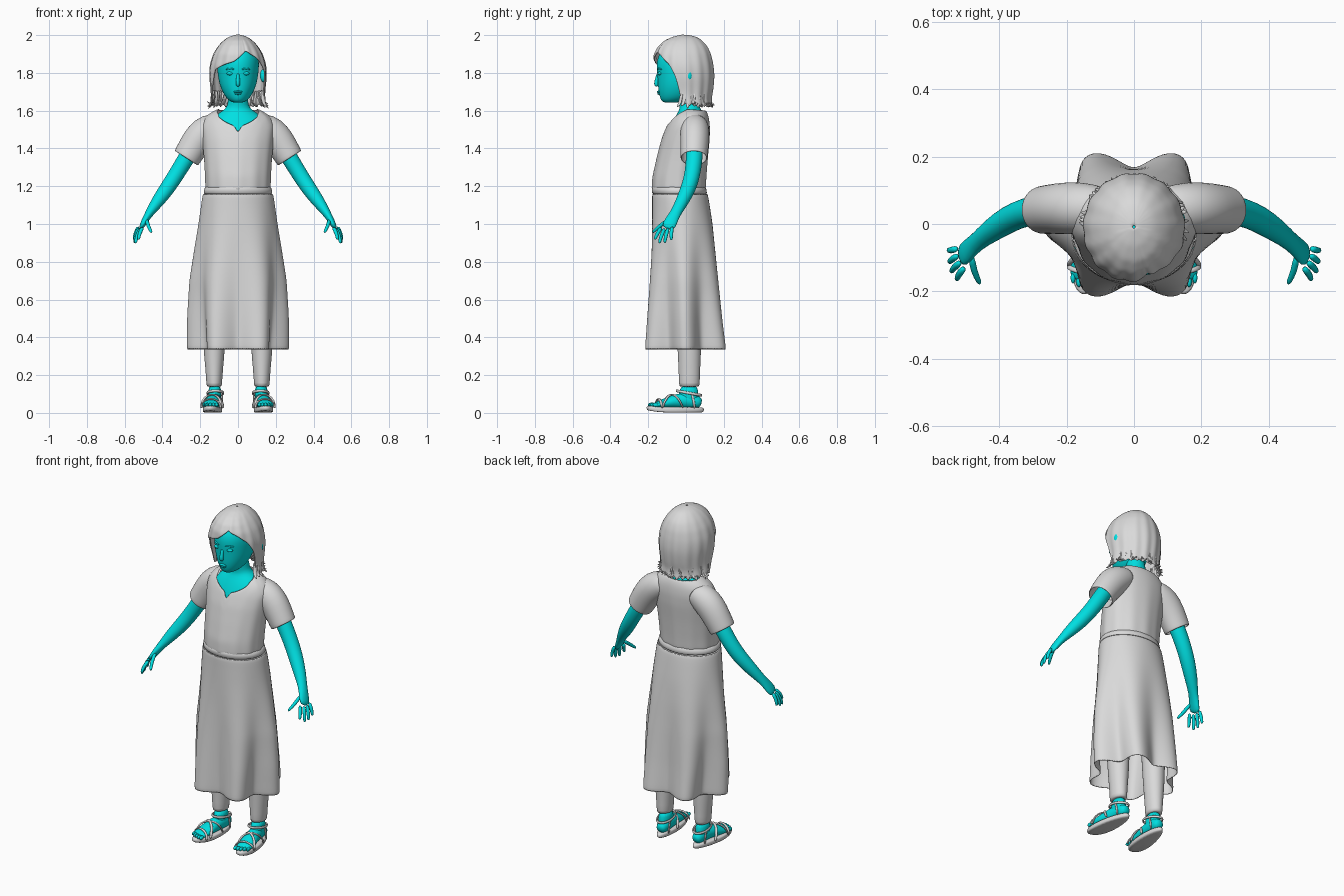
import bpy, bmesh, random
from math import sin, cos, pi, radians, degrees
from mathutils import Vector

random.seed(4)
cube = bpy.data.objects.get("Cube")
if cube:
    bpy.data.objects.remove(cube)


def material(name, color):
    m = bpy.data.materials.new(name)
    m.use_nodes = True
    m.diffuse_color = color
    m.node_tree.nodes["Principled BSDF"].inputs["Base Color"].default_value = color
    return m


GREY = material("pale grey", (.7, .7, .7, 1))
CYAN = material("cyan skin", (0, .74, .76, 1))


def finish(bm, name, mat, mirror=False, level=1, thick=0):
    """Turn a bmesh into a smooth object with the usual modifiers."""
    bmesh.ops.recalc_face_normals(bm, faces=bm.faces)
    me = bpy.data.meshes.new(name)
    bm.to_mesh(me)
    bm.free()
    me.materials.append(mat)
    me.polygons.foreach_set("use_smooth", [True] * len(me.polygons))
    ob = bpy.data.objects.new(name, me)
    bpy.context.collection.objects.link(ob)
    if mirror:
        ob.modifiers.new("Mirror", 'MIRROR').use_mirror_merge = False
    if thick:
        solid = ob.modifiers.new("Solidify", 'SOLIDIFY')
        solid.thickness = thick
        solid.offset = 0
    if level:
        sub = ob.modifiers.new("Subdivision", 'SUBSURF')
        sub.levels = sub.render_levels = level
    return ob


def add_rings(bm, rings, caps=True, loop=False):
    """Skin a list of closed rings of points."""
    vs = [[bm.verts.new(p) for p in ring] for ring in rings]
    n = len(vs[0])
    pairs = list(zip(vs, vs[1:])) + ([(vs[-1], vs[0])] if loop else [])
    for a, b in pairs:
        for i in range(n):
            j = (i + 1) % n
            bm.faces.new((a[i], a[j], b[j], b[i]))
    if caps and not loop:
        bm.faces.new(vs[0])
        bm.faces.new(vs[-1])


def add_tube(bm, pts, radii, ref=(0, 0, 1), n=10, caps=True, loop=False):
    """Sweep an ellipse along points; radii are (across, along ref)."""
    pts = [Vector(p) for p in pts]
    rings = []
    for i, p in enumerate(pts):
        last = len(pts) - 1
        nxt = pts[(i + 1) % len(pts)] if loop else pts[min(i + 1, last)]
        prv = pts[i - 1] if loop else pts[max(i - 1, 0)]
        t = (nxt - prv).normalized()
        side = Vector(ref).cross(t).normalized()
        up = t.cross(side)
        r = radii[i] if isinstance(radii, list) else radii
        a, b = r if isinstance(r, tuple) else (r, r)
        rings.append([p + side * a * cos(k * 2 * pi / n) + up * b * sin(k * 2 * pi / n)
                      for k in range(n)])
    add_rings(bm, rings, caps, loop)


def lookup(keys, x):
    """Linear interpolation in rows sorted by their first value."""
    x = min(max(x, keys[0][0]), keys[-1][0])
    for a, b in zip(keys, keys[1:]):
        if x <= b[0]:
            f = (x - a[0]) / (b[0] - a[0])
            return [u + (v - u) * f for u, v in zip(a[1:], b[1:])]


def around(key, angle, grow=1):
    """Point on an oval (half width, front, back); angle 0 is the front."""
    hx, front, back = key
    return (hx * sin(angle) * grow,
            (front + back) / 2 - (back - front) / 2 * cos(angle) * grow)


def body(name, keys, mat, cx=0, n=24, **kw):
    bm = bmesh.new()
    rings = []
    for z, *key in keys:
        ring = [around(key, k * 2 * pi / n) for k in range(n)]
        rings.append([(x + cx, y, z) for x, y in ring])
    add_rings(bm, rings)
    return finish(bm, name, mat, **kw)


def add_ball(bm, centre, size):
    made = bmesh.ops.create_uvsphere(bm, u_segments=14, v_segments=10, radius=1)["verts"]
    for v in made:
        v.co = Vector(centre) + Vector(size) * v.co


# Head, neck and upper chest
body("head", [(1.642, .025, -.115, -.05), (1.652, .045, -.13, 0), (1.67, .065, -.139, .04),
              (1.7, .083, -.146, .07), (1.74, .099, -.15, .09), (1.79, .108, -.152, .11),
              (1.84, .113, -.159, .12), (1.89, .11, -.15, .11), (1.94, .08, -.115, .07),
              (1.97, .03, -.04, .02)], CYAN)
body("neck_and_chest", [(1.42, .16, -.115, .1), (1.5, .165, -.088, .105), (1.56, .14, -.062, .1),
                        (1.595, .09, -.04, .085), (1.615, .06, -.033, .075),
                        (1.65, .052, -.04, .065), (1.72, .05, -.045, .06)], CYAN)

# Face details
bm = bmesh.new()
add_tube(bm, [(0, -.147, 1.8), (0, -.153, 1.77), (0, -.16, 1.742), (0, -.152, 1.728)],
         [.008, .01, .013, .01], ref=(0, 1, 0))
add_ball(bm, (0, -.146, 1.7), (.024, .009, .006))
add_ball(bm, (0, -.143, 1.69), (.02, .009, .006))
finish(bm, "nose_and_lips", CYAN)
bm = bmesh.new()
add_ball(bm, (.042, -.138, 1.797), (.019, .013, .01))
add_tube(bm, [(.018, -.151, 1.818), (.042, -.147, 1.825), (.068, -.127, 1.818)], .005)
finish(bm, "eyelids_and_brows", CYAN, mirror=True)
bm = bmesh.new()
add_ball(bm, (.134, .015, 1.785), (.018, .02, .034))
finish(bm, "left_ear", CYAN, level=0)

# Hair cap: every column runs from the crown to the hairline at its angle
HAIR = [(1.61, .15, -.14, .145), (1.65, .138, -.14, .127), (1.7, .138, -.15, .14),
        (1.78, .148, -.168, .148), (1.84, .146, -.171, .143), (1.9, .127, -.164, .129),
        (1.94, .102, -.142, .11), (1.97, .074, -.108, .082), (1.99, .043, -.062, .052),
        (2, .003, -.012, -.006)]
HAIRLINE = [(-180, 1.62), (-80, 1.63), (-70, 1.72), (-56, 1.81), (-35, 1.838), (-8, 1.86),
            (20, 1.915), (45, 1.88), (62, 1.84), (74, 1.78), (82, 1.63), (180, 1.62)]
bm = bmesh.new()
rings = []
for row in range(17):
    s = row / 16
    ring = []
    for a in range(-180, 180, 4):
        end = lookup(HAIRLINE, a)[0]
        if abs(a) > 84:
            end += .012 * sin(a * .5)
        z = 2 - (2 - end) * s ** 1.6
        lock = 1 + .022 * s * cos(radians(a) * 15) - .05 * s * (abs(a - 20) < 4)
        x, y = around(lookup(HAIR, z), radians(a), lock)
        ring.append((x, y, z))
    rings.append(ring)
add_rings(bm, rings, caps=False)
finish(bm, "hair_cap", GREY, thick=.008)

# Flipped hair ends
bm = bmesh.new()
for a in range(84, 280, 7):
    pts = []
    lift = random.uniform(-.012, .03)
    turn = random.uniform(-8, 8)
    for k, (grow, z) in enumerate([(.94, 1.71), (.97, 1.66), (1.03, 1.63), (1.2, 1.62 + lift)]):
        x, y = around(lookup(HAIR, max(z, 1.65)), radians(a + turn * k / 2), grow)
        pts.append((x, y, z))
    add_tube(bm, pts, [(.014, .008), (.016, .009), (.012, .007), (.002, .002)], n=6)
finish(bm, "hair_ends", GREY)

# Dress bodice with round slit neckline
BODICE = [(1.18, .168, -.178, .1), (1.25, .17, -.174, .104), (1.35, .176, -.152, .112),
          (1.45, .186, -.127, .122), (1.52, .192, -.1, .124), (1.57, .172, -.075, .117),
          (1.6, .125, -.048, .105), (1.618, .08, -.025, .09)]
NECKLINE = [(0, 1.475), (5, 1.522), (12, 1.528), (25, 1.548), (45, 1.587), (70, 1.61), (180, 1.6)]
bm = bmesh.new()
rings = []
for row in range(15):
    ring = []
    for a in range(-180, 180, 5):
        z = 1.18 + (lookup(NECKLINE, abs(a))[0] - 1.18) * row / 14
        crease = 1 + .012 * cos(radians(a) * 12) * (1 - row / 14)
        ring.append((*around(lookup(BODICE, z), radians(a), crease), z))
    rings.append(ring)
add_rings(bm, rings, caps=False)
finish(bm, "bodice", GREY, thick=.006)

# Short sleeves
bm = bmesh.new()
add_tube(bm, [(.1, .045, 1.525), (.15, .047, 1.505), (.2, .047, 1.465), (.24, .045, 1.405),
              (.265, .042, 1.362), (.274, .042, 1.348)],
         [(.06, .065), (.08, .075), (.083, .076), (.076, .072), (.073, .07), (.071, .069)],
         ref=(0, 1, 0), n=18, caps=False)
finish(bm, "sleeves", GREY, mirror=True, thick=.006)

# Waistband and skirt with six deep folds
SKIRT = [(.335, .27, -.243, .238, .3), (.5, .269, -.228, .214, .24), (.7, .256, -.208, .188, .15),
         (.865, .23, -.192, .165, .08), (1, .207, -.182, .143, .03), (1.15, .186, -.176, .115, 0),
         (1.2, .174, -.182, .102, 0)]
bm = bmesh.new()
rings = []
for row in range(19):
    z = 1.16 - (1.16 - .335) * row / 18
    *key, fold = lookup(SKIRT, z)
    ring = []
    for k in range(72):
        a = k * pi / 36
        ring.append((*around(key, a, 1 - fold * (1 + cos(6 * a)) / 2), z))
    rings.append(ring)
add_rings(bm, rings, caps=False)
finish(bm, "skirt", GREY, thick=.005)
body("waistband", [(1.155, .178, -.176, .108), (1.16, .184, -.18, .113),
                   (1.195, .178, -.183, .107), (1.2, .168, -.178, .1)], GREY, n=36)

# Arms with palms, then fingers
bm = bmesh.new()
add_tube(bm, [(.2, .048, 1.47), (.27, .045, 1.355), (.322, .036, 1.27), (.37, .016, 1.195),
              (.425, -.02, 1.12), (.47, -.055, 1.057), (.495, -.08, 1.015), (.517, -.1, .972)],
         [.045, .046, .043, .042, .036, (.022, .027), (.018, .037), (.012, .036)],
         ref=(0, 1, 0), n=14)
finish(bm, "arms", CYAN, mirror=True)
bm = bmesh.new()
for base, tip in [((.503, -.128, .985), (.527, -.166, .918)), ((.515, -.112, .98), (.543, -.142, .898)),
                  ((.523, -.093, .982), (.549, -.113, .9)), ((.525, -.073, .988), (.551, -.078, .915)),
                  ((.484, -.09, 1.025), (.458, -.178, .955))]:
    a, b = Vector(base), Vector(tip)
    bend = a.lerp(b, .55) + Vector((.006, -.003, .002))
    add_tube(bm, [a, bend, a.lerp(b, .93), b], [.012, .0105, .009, .004], ref=(0, 1, 0), n=8)
finish(bm, "fingers", CYAN, mirror=True)

# Legs and bare ankles
body("legs", [(.137, .039, -.036, .07), (.145, .041, -.037, .073), (.24, .047, -.04, .075),
              (.34, .058, -.045, .082), (.6, .066, -.06, .08), (.95, .075, -.08, .08)],
     GREY, cx=.126, mirror=True)
body("ankles", [(.04, .034, -.04, .07), (.09, .034, -.04, .065), (.15, .036, -.032, .066)],
     CYAN, cx=.123, mirror=True)

# Feet and toes
bm = bmesh.new()
add_tube(bm, [(.117, .083, .05), (.118, .065, .056), (.12, .025, .066), (.129, -.045, .064),
              (.139, -.1, .053), (.146, -.15, .043), (.148, -.17, .04)],
         [(.02, .018), (.033, .034), (.036, .044), (.04, .04), (.047, .03), (.046, .018), (.04, .012)], n=14)
for k in range(5):
    add_ball(bm, (.113 + k * .017, -.185 + k * k * .0016, .043), (.01 - k * .0006, .018, .011))
finish(bm, "feet", CYAN, mirror=True)

# Sandal soles
bm = bmesh.new()
rings = []
for z, scale in [(0, .94), (.006, 1), (.026, 1), (.031, .95)]:
    ring = []
    for k in range(28):
        u, w = sin(k * pi / 14), cos(k * pi / 14)
        ring.append((.133 + .015 * u + (.049 + .008 * u) * w * scale,
                     -.057 - .153 * u * scale, z + .01 * max(u, 0) ** 3))
    rings.append(ring)
add_rings(bm, rings)
finish(bm, "sandal_soles", GREY, mirror=True)

# Sandal straps: arches over the foot and a sloping loop round the ankle
bm = bmesh.new()
for y_in, y_out, rise in [(-.165, -.125, .05), (-.135, -.015, .073), (-.03, -.125, .073)]:
    pts = []
    for k in range(13):
        f = k / 12
        y = y_in + (y_out - y_in) * f
        pts.append((.137 - .1 * (y + .08) - .053 * cos(pi * f), y, .024 + rise * sin(pi * f) ** .8))
    add_tube(bm, pts, [(.008, .005)] * 13, n=8)
loop = []
for k in range(24):
    a = k * pi / 12
    loop.append((.12 + .043 * cos(a), .016 + .066 * sin(a), .105 - .012 * sin(a)))
add_tube(bm, loop, (.005, .008), n=8, loop=True)
for x in (.083, .157):
    add_tube(bm, [(x, .045, .02), (x, .042, .06), (x, .03, .104)], (.007, .005), ref=(1, 0, 0), n=8)
finish(bm, "sandal_straps", GREY, mirror=True)
